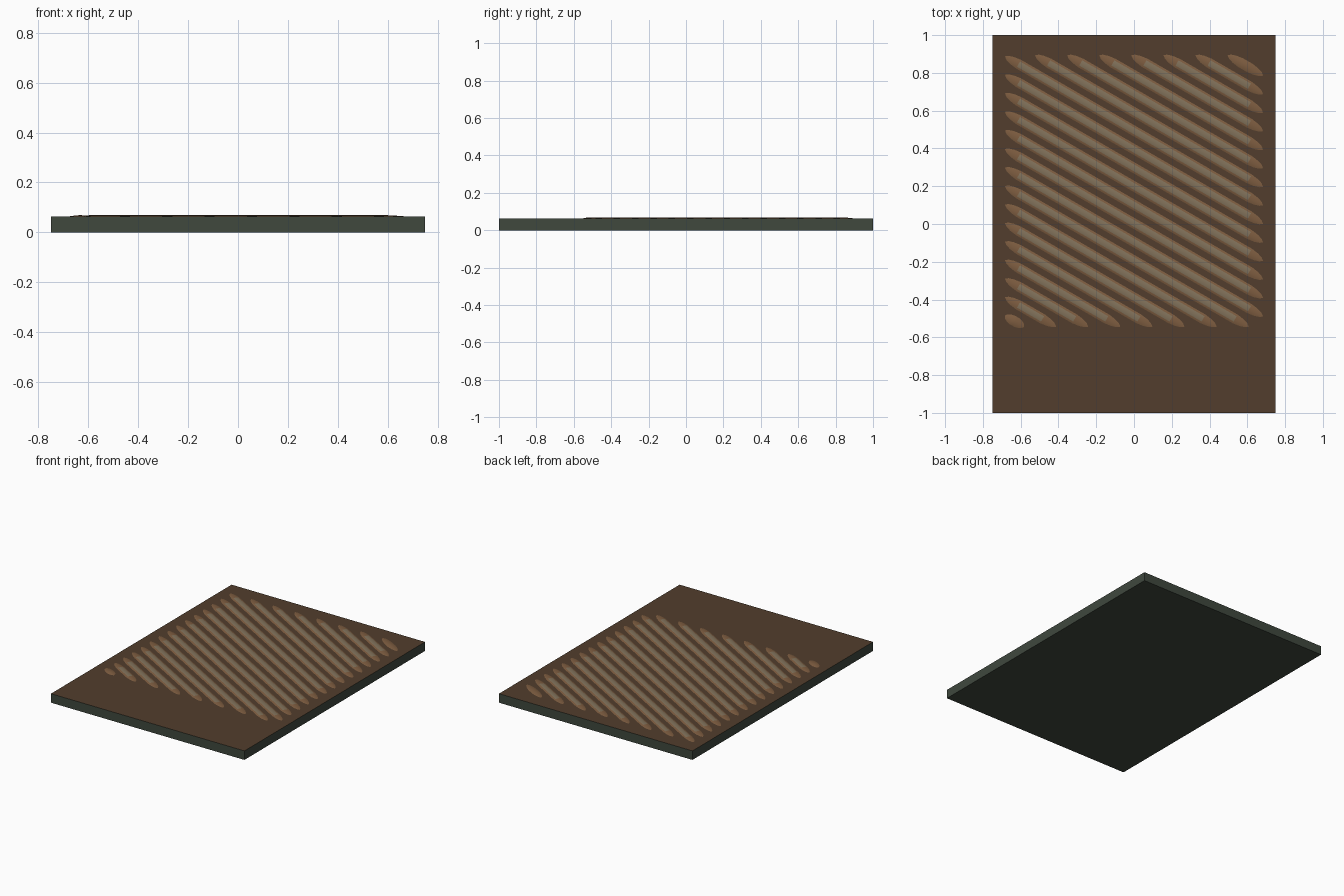
import bpy, bmesh, math
from mathutils import Vector

if "Cube" in bpy.data.objects:
    bpy.data.objects.remove(bpy.data.objects["Cube"])

TOP = 0.063            # slab thickness
RISE = 0.006           # ridge height above slab
X0, X1, Y0, Y1 = -0.685, 0.685, -0.545, 0.895   # ridged field
SLOPE = math.tan(math.radians(30))


def mat(name, rgb):
    m = bpy.data.materials.new(name)
    m.diffuse_color = (*rgb, 1)
    m.use_nodes = True
    m.node_tree.nodes["Principled BSDF"].inputs["Base Color"].default_value = m.diffuse_color
    return m


def finish(bm, name, mats):
    bmesh.ops.recalc_face_normals(bm, faces=bm.faces)
    me = bpy.data.meshes.new(name)
    bm.to_mesh(me)
    bm.free()
    for m in mats:
        me.materials.append(m)
    ob = bpy.data.objects.new(name, me)
    bpy.context.collection.objects.link(ob)
    return ob


rubber = mat("dark_rubber", (0.05, 0.065, 0.048))
brown = mat("brown_face", (0.084, 0.048, 0.026))
light = mat("ridge_brown", (0.21, 0.11, 0.052))
tan = mat("ridge_tan", (0.225, 0.17, 0.105))

# Slab: dark sides and underside, brown top
bm = bmesh.new()
bmesh.ops.create_cube(bm, size=1)
for v in bm.verts:
    v.co = (v.co.x * 1.5, v.co.y * 2, (v.co.z + 0.5) * TOP)
bm.normal_update()
for f in bm.faces:
    f.material_index = 1 if f.normal.z > 0.5 else 0
finish(bm, "slab", [rubber, brown])

# End taper: distance from tip, width factor, height factor
TAPER = [(0.018, 0.5, 0.2), (0.045, 0.8, 0.5), (0.085, 1, 0.9), (0.11, 1, 1)]
# Ridge cross-section: sideways offset, share of height
SECTION = [(-0.027, 0), (-0.016, 0.75), (0, 1), (0.016, 0.75), (0.027, 0)]


def add_ridge(bm, a, b):
    """Low rounded ridge with pointed ends, from a to b."""
    length = (b - a).length
    d = (b - a).normalized()
    side = Vector((-d.y, d.x, 0))
    k = min(1, 0.48 * length / TAPER[-1][0])
    stations = [(s * k, w, h) for s, w, h in TAPER]
    stations += [(length - s * k, w, h) for s, w, h in reversed(TAPER)]
    rings = []
    for s, w, h in stations:
        rings.append([bm.verts.new(a + d * s + side * o * w
                                   + Vector((0, 0, RISE * h * z)))
                      for o, z in SECTION])
    tips = bm.verts.new(a), bm.verts.new(b)
    for i, (r, q) in enumerate(zip(rings, rings[1:])):
        for j in range(4):
            f = bm.faces.new((r[j], q[j], q[j + 1], r[j + 1]))
            if j in (1, 2) and 2 <= i <= 4 and k == 1:
                f.material_index = 1
    for tip, ring in zip(tips, (rings[0], rings[-1])):
        for j in range(4):
            bm.faces.new((tip, ring[j], ring[j + 1]))
    # Flat underside
    outline = ([tips[0]] + [r[0] for r in rings] + [tips[1]]
               + [r[-1] for r in reversed(rings)])
    bm.faces.new(outline)


# Diagonal ridges: lines y = c - SLOPE * x clipped to the field
bm = bmesh.new()
for i in range(22):
    c = -0.88 + i * 0.0981
    xa = max(X0, (c - Y1) / SLOPE)
    xb = min(X1, (c - Y0) / SLOPE)
    z = TOP - 0.0002
    add_ridge(bm, Vector((xa, c - SLOPE * xa, z)),
              Vector((xb, c - SLOPE * xb, z)))
ridges = finish(bm, "diagonal_ridges", [light, tan])
bpy.context.view_layer.objects.active = ridges
ridges.select_set(True)
bpy.ops.object.shade_smooth_by_angle(angle=math.radians(40))
